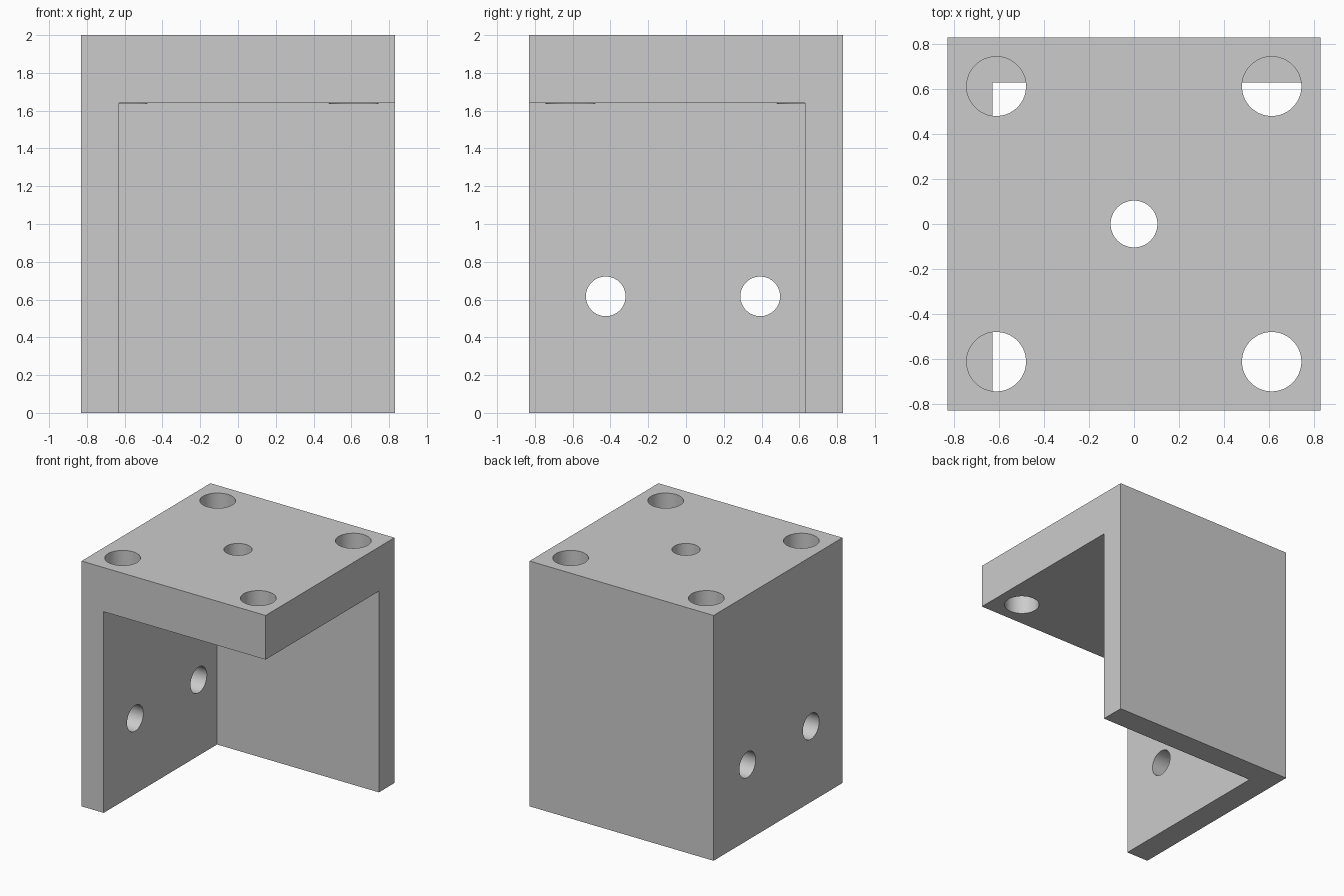
import bpy
import math

default = bpy.data.objects.get("Cube")
if default:
    bpy.data.objects.remove(default, do_unlink=True)

HALF = 0.83      # half width of the block
INNER = 0.63     # inner faces of the two walls
PLATE_Z = 1.64   # underside of the top plate
HEIGHT = 2.0

grey = bpy.data.materials.new("plain_grey")
grey.use_nodes = True
colour = (0.6, 0.6, 0.6, 1)
grey.diffuse_color = colour
grey.node_tree.nodes["Principled BSDF"].inputs["Base Color"].default_value = colour


def box(name, low, high):
    centre = [(a + b) / 2 for a, b in zip(low, high)]
    bpy.ops.mesh.primitive_cube_add(size=1, location=centre)
    obj = bpy.context.object
    obj.name = name
    obj.scale = [b - a for a, b in zip(low, high)]
    bpy.ops.object.transform_apply(location=True, rotation=True, scale=True)
    obj.data.materials.append(grey)
    return obj


def drill(name, radius, length, centre, turn=0):
    bpy.ops.mesh.primitive_cylinder_add(vertices=64, radius=radius, depth=length,
                                        location=centre, rotation=(0, turn, 0))
    obj = bpy.context.object
    obj.name = name
    obj.data.materials.append(grey)
    return obj


def cut(target, cutter):
    cutter.hide_render = True
    mod = target.modifiers.new(cutter.name, "BOOLEAN")
    mod.operation = "DIFFERENCE"
    mod.solver = "EXACT"
    mod.object = cutter
    bpy.context.view_layer.objects.active = target
    bpy.ops.object.modifier_apply(modifier=mod.name)
    bpy.data.objects.remove(cutter, do_unlink=True)


# Corner bracket: top plate with a right wall and a back wall
bracket = box("corner_bracket", (-HALF, -HALF, 0), (HALF, HALF, HEIGHT))
cut(bracket, box("cavity_cutter", (-INNER, -1, -0.5), (1, INNER, PLATE_Z)))

# Corner holes, as deep as the plate
floor = PLATE_Z - 0.001
for x in (-0.612, 0.612):
    for y in (-0.612, 0.612):
        cut(bracket, drill("corner_hole_cutter", 0.132, 1, (x, y, floor + 0.5)))

# Centre hole through the plate
cut(bracket, drill("centre_hole_cutter", 0.104, 1, (0, 0, 1.8)))

# Two screw holes through the right wall
for y in (-0.425, 0.393):
    cut(bracket, drill("wall_hole_cutter", 0.105, 0.6, (-0.73, y, 0.617), math.pi / 2))

bpy.ops.object.select_all(action="DESELECT")
bracket.select_set(True)
bpy.context.view_layer.objects.active = bracket
bpy.ops.object.shade_smooth_by_angle(angle=math.radians(30))
